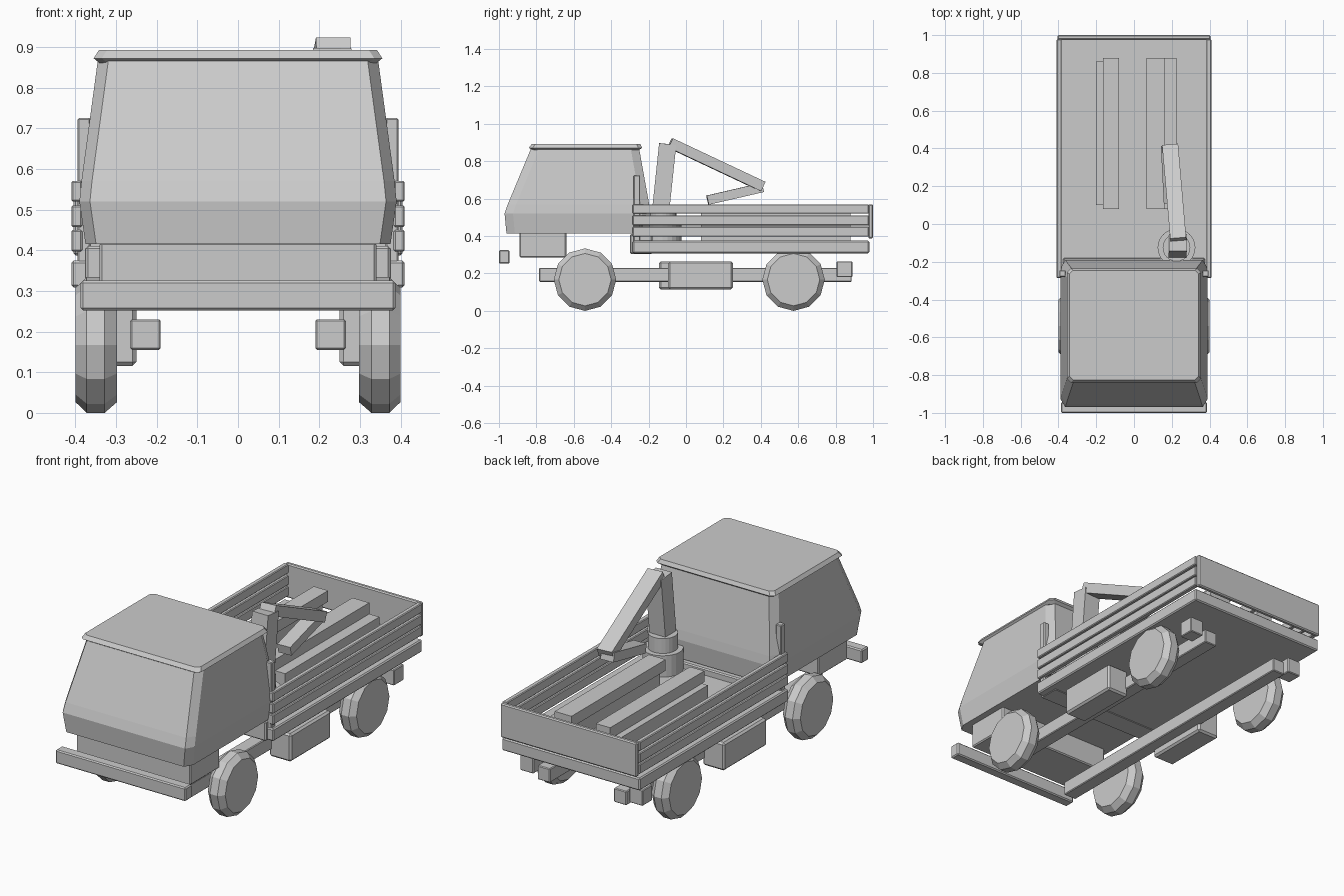
import bpy, bmesh, math
from mathutils import Vector

cube = bpy.data.objects.get("Cube")
if cube:
    bpy.data.objects.remove(cube, do_unlink=True)

GREY = (0.6, 0.6, 0.6, 1)
paint = bpy.data.materials.new("plain_grey")
paint.use_nodes = True
paint.diffuse_color = GREY
for node in paint.node_tree.nodes:
    if node.type == 'BSDF_PRINCIPLED':
        node.inputs["Base Color"].default_value = GREY


def finish(name, bm, bevel=0):
    bmesh.ops.recalc_face_normals(bm, faces=bm.faces)
    mesh = bpy.data.meshes.new(name)
    bm.to_mesh(mesh)
    bm.free()
    mesh.materials.append(paint)
    obj = bpy.data.objects.new(name, mesh)
    bpy.context.collection.objects.link(obj)
    if bevel:
        mod = obj.modifiers.new("bevel", 'BEVEL')
        mod.width = bevel
        mod.segments = 1
    return obj


def box(name, x, y, z, bevel=0.006):
    """Box from three (low, high) ranges."""
    bm = bmesh.new()
    bmesh.ops.create_cube(bm, size=1)
    for v in bm.verts:
        v.co = [(a + b) / 2 + (b - a) * c for (a, b), c in zip((x, y, z), v.co)]
    return finish(name, bm, bevel)


def pair(name, x, y, z, bevel=0.006):
    """The same box on both sides."""
    box("left_" + name, x, y, z, bevel)
    box("right_" + name, (-x[1], -x[0]), y, z, bevel)


def beam(name, start, end, width, depth):
    """Square bar between two points."""
    a, b = Vector(start), Vector(end)
    bm = bmesh.new()
    bmesh.ops.create_cube(bm, size=1)
    for v in bm.verts:
        v.co = (v.co.x * width, v.co.y * depth, v.co.z * (b - a).length)
    obj = finish(name, bm)
    along = (b - a).normalized()
    side = Vector((0, 1, 0)).cross(along) if abs(along.z) > 0.8 else along.cross(Vector((0, 0, 1)))
    side.normalize()
    front = along.cross(side)
    for v in obj.data.vertices:
        v.co = (a + b) / 2 + side * v.co.x + front * v.co.y + along * v.co.z
    return obj


def loft(name, rings, bevel=0):
    """Skin a stack of rings and cap both ends."""
    bm = bmesh.new()
    loops = [[bm.verts.new(p) for p in ring] for ring in rings]
    n = len(loops[0])
    for lo, hi in zip(loops, loops[1:]):
        for i in range(n):
            j = (i + 1) % n
            bm.faces.new((lo[i], lo[j], hi[j], hi[i]))
    bm.faces.new(loops[0])
    bm.faces.new(loops[-1])
    return finish(name, bm, bevel)


def cab_ring(z, y0, y1, hx, cx=0.026, cy=0.045):
    """Rectangle with cut corners."""
    return [(-hx + cx, y0, z), (hx - cx, y0, z), (hx, y0 + cy, z), (hx, y1 - cy, z),
            (hx - cx, y1, z), (-hx + cx, y1, z), (-hx, y1 - cy, z), (-hx, y0 + cy, z)]


def disc(name, x, y, z0, z1, r):
    rings = [[(x + r * math.cos(math.tau * i / 24), y + r * math.sin(math.tau * i / 24), z)
              for i in range(24)] for z in (z0, z1)]
    return loft(name, rings)


# Cab
loft("cab_body", [cab_ring(0.415, -0.96, -0.20, 0.375),
                  cab_ring(0.52, -0.97, -0.19, 0.39),
                  cab_ring(0.57, -0.953, -0.197, 0.385),
                  cab_ring(0.865, -0.83, -0.25, 0.345)])
loft("cab_roof", [cab_ring(0.86, -0.82, -0.25, 0.34, 0.02, 0.02),
                  cab_ring(0.872, -0.84, -0.235, 0.355, 0.02, 0.02),
                  cab_ring(0.892, -0.825, -0.245, 0.342, 0.02, 0.02)])
box("cab_base", (-0.34, 0.34), (-0.89, -0.64), (0.285, 0.42))
box("front_bumper", (-0.387, 0.387), (-1.0, -0.943), (0.252, 0.325))

# Chassis
pair("chassis_rail", (0.19, 0.265), (-0.785, 0.885), (0.155, 0.23), 0.004)
box("cross_member", (-0.375, 0.375), (-0.30, -0.18), (0.305, 0.41))
box("left_tank", (0.25, 0.38), (-0.095, 0.25), (0.115, 0.265), 0.01)
box("right_tank", (-0.38, -0.25), (-0.145, 0.22), (0.115, 0.265), 0.01)
pair("rear_block", (0.285, 0.365), (0.805, 0.89), (0.18, 0.265), 0.004)

# Wheels
for end, wy in (("front", -0.54), ("rear", 0.575)):
    for side, s in (("left", 1), ("right", -1)):
        rings = []
        for wx, r in ((0.297, 0.14), (0.328, 0.167), (0.372, 0.167), (0.4, 0.14)):
            rings.append([(s * wx, wy + r * math.sin(math.tau * i / 12),
                           0.167 + r * math.cos(math.tau * i / 12)) for i in range(12)])
        loft(f"{end}_{side}_wheel", rings)

# Load bed
box("bed_floor", (-0.41, 0.41), (-0.285, 0.98), (0.308, 0.375))
for i, z in enumerate(((0.397, 0.45), (0.457, 0.51), (0.52, 0.57))):
    pair(f"side_slat_{i + 1}", (0.383, 0.41), (-0.285, 0.978), z, 0.004)
box("tailgate", (-0.405, 0.405), (0.975, 1.0), (0.387, 0.57))
pair("bed_front_post", (0.362, 0.395), (-0.28, -0.245), (0.31, 0.725), 0.004)

# Cargo boards
box("left_top_board", (0.065, 0.165), (0.08, 0.88), (0.485, 0.545), 0)
box("left_lower_board", (0.10, 0.225), (0.08, 0.88), (0.375, 0.485), 0)
box("right_top_board", (-0.165, -0.08), (0.08, 0.88), (0.485, 0.545), 0)
box("right_lower_board", (-0.20, -0.10), (0.10, 0.86), (0.375, 0.485), 0)

# Crane
disc("crane_base", 0.225, -0.125, 0.375, 0.49, 0.10)
disc("crane_turntable", 0.225, -0.125, 0.49, 0.57, 0.073)
beam("crane_mast", (0.23, -0.135, 0.54), (0.232, -0.098, 0.892), 0.095, 0.092)
beam("crane_boom", (0.235, -0.085, 0.898), (0.192, 0.41, 0.665), 0.085, 0.055)
beam("crane_forearm", (0.18, 0.41, 0.66), (0.195, 0.115, 0.592), 0.075, 0.05)
